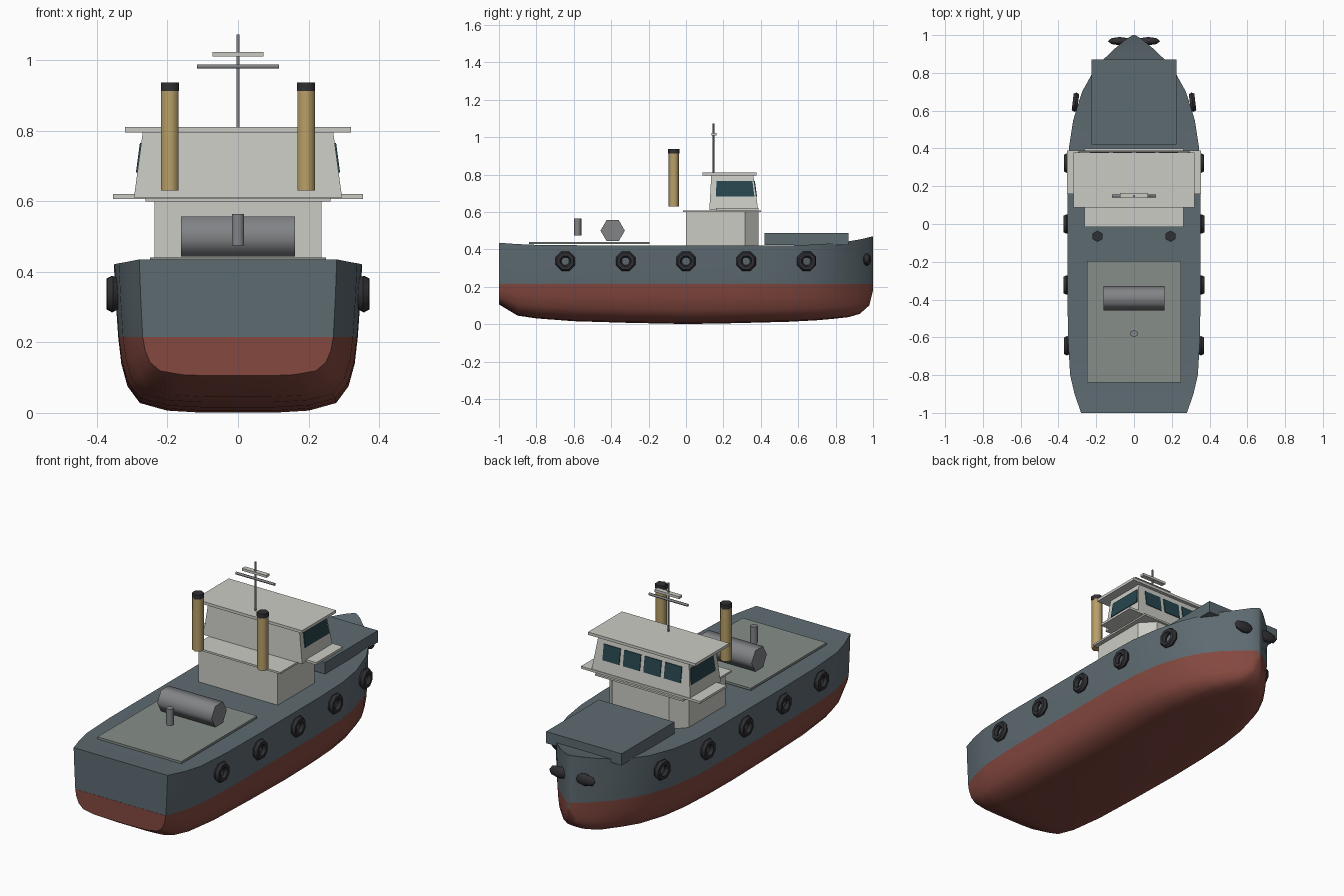
import bpy, math
from mathutils import Vector, Matrix

if "Cube" in bpy.data.objects:
    bpy.data.objects.remove(bpy.data.objects["Cube"])

def mat(name, rgb):
    m = bpy.data.materials.new(name)
    m.diffuse_color = (*rgb, 1)
    m.use_nodes = True
    m.node_tree.nodes["Principled BSDF"].inputs["Base Color"].default_value = m.diffuse_color
    return m

SLATE = mat("slate_paint", (0.11, 0.145, 0.165))
RED = mat("red_bottom_paint", (0.23, 0.065, 0.05))
CREAM = mat("cream_paint", (0.60, 0.60, 0.56))
DECK = mat("deck_grey", (0.24, 0.27, 0.25))
STEEL = mat("steel", (0.22, 0.23, 0.24))
TAN = mat("funnel_tan", (0.48, 0.35, 0.14))
BLACK = mat("rubber", (0.03, 0.03, 0.035))
GLASS = mat("glass", (0.02, 0.06, 0.075))

def smooth(ob, angle=40):
    bpy.ops.object.select_all(action='DESELECT')
    ob.select_set(True)
    bpy.context.view_layer.objects.active = ob
    bpy.ops.object.shade_smooth_by_angle(angle=math.radians(angle))

def loft(name, rings, *mats):
    """Skin matching closed rings and cap both ends."""
    n = len(rings[0])
    verts = [v for r in rings for v in r]
    faces = [list(range(n))[::-1], list(range(len(verts) - n, len(verts)))]
    for i in range(len(rings) - 1):
        for j in range(n):
            k = (j + 1) % n
            faces.append([i*n + j, i*n + k, (i+1)*n + k, (i+1)*n + j])
    me = bpy.data.meshes.new(name)
    me.from_pydata(verts, [], faces)
    me.validate()
    ob = bpy.data.objects.new(name, me)
    bpy.context.collection.objects.link(ob)
    for m in mats:
        me.materials.append(m)
    bpy.ops.object.select_all(action='DESELECT')
    ob.select_set(True)
    bpy.context.view_layer.objects.active = ob
    bpy.ops.object.mode_set(mode='EDIT')
    bpy.ops.mesh.select_all(action='SELECT')
    bpy.ops.mesh.normals_make_consistent(inside=False)
    bpy.ops.object.mode_set(mode='OBJECT')
    return ob

def box(name, hx, y0, y1, z0, z1, m):
    plan = [(-hx, y0), (hx, y0), (hx, y1), (-hx, y1)]
    return loft(name, [[(x, y, z) for x, y in plan] for z in (z0, z1)], m)

def cyl(name, loc, r, depth, m, sides=6, rot=(0, 0, 0)):
    bpy.ops.mesh.primitive_cylinder_add(vertices=sides, radius=r, depth=depth, location=loc, rotation=rot)
    ob = bpy.context.object
    ob.name = name
    ob.data.materials.append(m)
    smooth(ob, 65)
    return ob

# Hull: stations of (y, half width, keel z, sheer z), with a row on the waterline
WL = 0.215
stations = [(-1, .28, .105, .435), (-.9, .315, .045, .428), (-.8, .338, .03, .424), (-.6, .35, .015, .422),
            (-.3, .352, .006, .42), (0, .352, 0, .42), (.2, .352, .003, .42), (.4, .345, .008, .42),
            (.55, .322, .012, .421), (.7, .275, .02, .426), (.79, .225, .028, .433), (.87, .163, .037, .443),
            (.93, .1, .055, .453), (.98, .04, .1, .465), (1, .007, .18, .47)]
lower = [(.3, .004), (.57, .03), (.79, .13), (.89, .35), (.94, .65), (.965, 1)]
rings = []
for y, w, zk, zs in stations:
    half = [(w*f, zk + t*(WL - zk)) for f, t in lower]
    half += [(w*.985, .5*(WL + zs)), (w, zs)]
    rings.append([(x, y, z) for x, z in half] + [(-x, y, z) for x, z in half[::-1]])
hull = loft("hull", rings, SLATE, RED)
for p in hull.data.polygons:
    if len(p.vertices) == 4 and p.center.z < WL:
        p.material_index = 1
# Red lower panel of the transom, laid on the stern face
low = [(x, z) for x, y, z in rings[0] if z <= WL + 1e-4]
loft("transom_red_panel", [[(x, y, z) for x, z in low] for y in (-.998, -1.001)], RED)
smooth(hull, 40)

# Decks
box("aft_deck", .25, -.84, -.195, .428, .44, DECK)
box("fore_deck", .225, .42, .87, .424, .487, SLATE)

# Deckhouse with chamfered forward corners
plan = [(-.237, 0), (.237, 0), (.237, .315), (.17, .387), (-.17, .387), (-.237, .315)]
loft("deckhouse", [[(x, y, z) for x, y in plan] for z in (.41, .6)], CREAM)
box("deckhouse_roof", .262, -.015, .4, .599, .609, CREAM)
box("bridge_wings", .355, .16, .388, .607, .62, CREAM)

# Wheelhouse leaning inward
Z0, Z1 = .61, .796
def lerp(a, b, z):
    return a + (b - a)*(z - Z0)/(Z1 - Z0)
def wall(z):
    return lerp(.295, .27, z), lerp(.125, .135, z), lerp(.386, .36, z)
shape = []
for z in (Z0, Z1):
    x, a, b = wall(z)
    shape.append([(-x, a, z), (x, a, z), (x, b, z), (-x, b, z)])
loft("wheelhouse", shape, CREAM)
box("wheelhouse_roof", .32, .088, .378, .795, .81, CREAM)

# Windows: four forward, one on each side
def pane(name, corners, out):
    loft(name, [[tuple(Vector(c) + Vector(out)*d) for c in corners] for d in (-.004, .004)], GLASS)
WB, WT = .682, .765
for i in range(4):
    cx = -.183 + .122*i
    pane("front_window", [(cx + sx*.05, wall(z)[2], z) for sx, z in ((-1, WB), (1, WB), (1, WT), (-1, WT))], (0, 1, 0))
for s in (-1, 1):
    pane("side_window", [(s*wall(z)[0], y, z) for y, z in ((.16, WB), (.366, WB), (.355, WT), (.163, WT))], (s, 0, 0))

# Funnels with dark caps
for s in (-1, 1):
    cyl("funnel", (s*.193, -.065, .772), .0285, .284, TAN)
    cyl("funnel_cap", (s*.193, -.065, .924), .03, .024, BLACK)

# Towing winch and post
cyl("winch_drum", (0, -.392, .5), .065, .324, STEEL, 6, (0, math.pi/2, 0))
cyl("tow_post", (0, -.58, .519), .02, .09, STEEL)

# Mast, yard and radar bar
cyl("mast", (0, .148, .942), .005, .262, STEEL)
cyl("mast_yard", (0, .148, .982), .007, .232, STEEL, 6, (0, math.pi/2, 0))
box("radar_bar", .073, .137, .163, 1.01, 1.023, CREAM)

# Tyre fenders along both sides
for s in (-1, 1):
    for y, x, yaw in ((-.645, .355, 0), (-.323, .358, 0), (0, .358, 0), (.322, .356, 0), (.645, .31, .12)):
        bpy.ops.mesh.primitive_torus_add(major_segments=8, minor_segments=6, major_radius=.039, minor_radius=.017,
                                         location=(s*x, y, .337), rotation=(math.pi/8, math.pi/2, s*yaw))
        ob = bpy.context.object
        ob.rotation_euler = (Matrix.Rotation(s*yaw, 3, 'Z') @ Matrix.Rotation(math.pi/2, 3, 'Y')
                             @ Matrix.Rotation(math.pi/8, 3, 'Z')).to_euler()
        ob.name = "tyre_fender"
        ob.data.materials.append(BLACK)
        smooth(ob, 50)

# Spindle bow fenders
for s in (-1, 1):
    bpy.ops.mesh.primitive_uv_sphere_add(segments=8, ring_count=4, radius=1, location=(s*.075, .968, .345),
                                         rotation=(0, math.pi/2, 0))
    ob = bpy.context.object
    ob.scale = (.034, .022, .063)
    ob.name = "bow_fender"
    ob.data.materials.append(BLACK)
    smooth(ob, 50)
